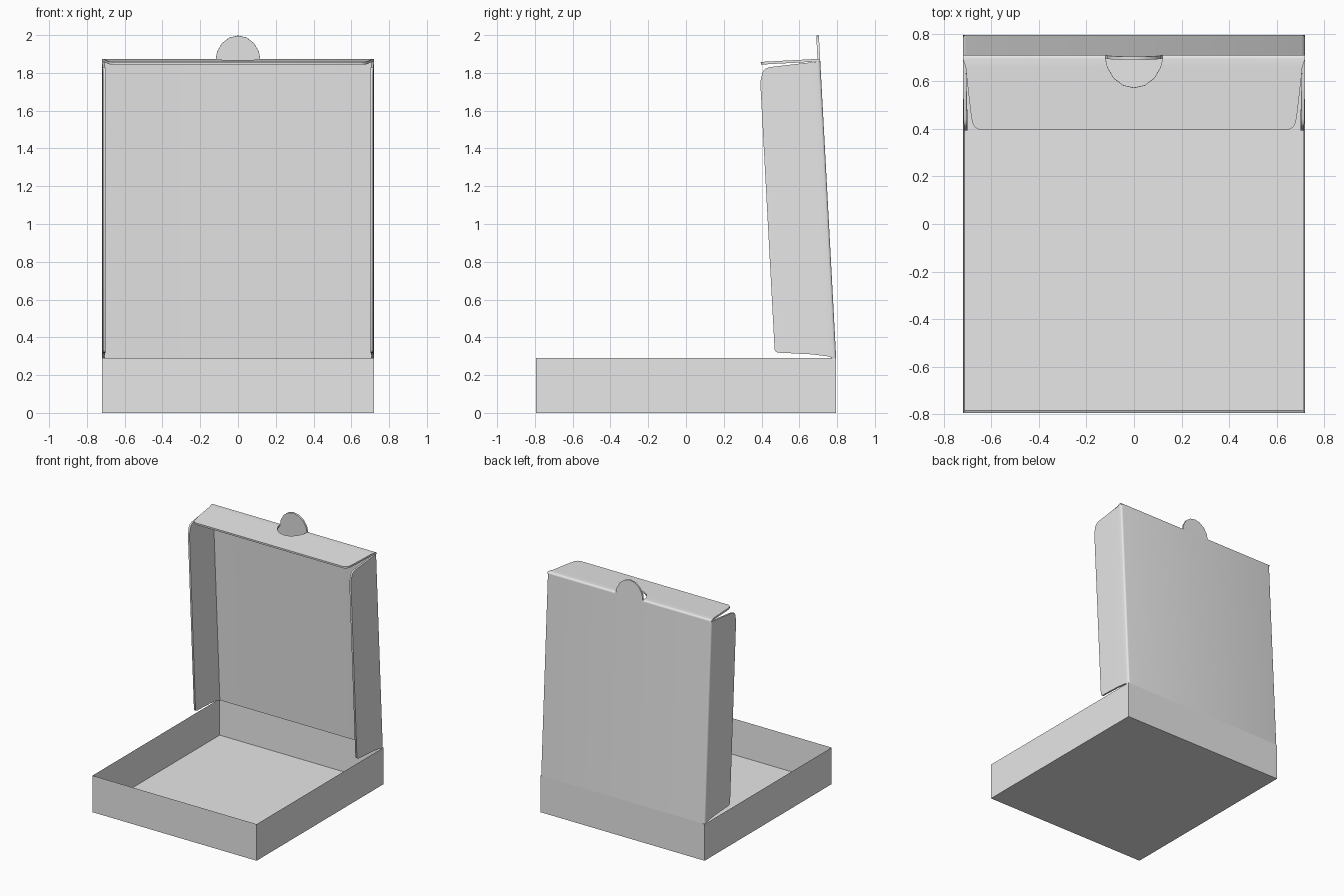
import bpy, bmesh, math

if "Cube" in bpy.data.objects:
    bpy.data.objects.remove(bpy.data.objects["Cube"], do_unlink=True)

HALF_W, HALF_D, WALL_H = 0.72, 0.795, 0.29
LID_LEN, CARD, FOLD = 1.587, 0.014, 0.014
TILT = math.atan2(0.085, LID_LEN)
TAB_R, TAB_H = 0.12, 0.137

card_mat = bpy.data.materials.new("light grey card")
card_mat.use_nodes = True
grey = (0.8, 0.8, 0.8, 1)
card_mat.diffuse_color = grey
card_mat.node_tree.nodes["Principled BSDF"].inputs["Base Color"].default_value = grey


def finish(bm, name):
    mesh = bpy.data.meshes.new(name)
    bm.to_mesh(mesh)
    bm.free()
    mesh.materials.append(card_mat)
    ob = bpy.data.objects.new(name, mesh)
    bpy.context.collection.objects.link(ob)
    return ob


def card_sheet(bm, name):
    """Thicken a sheet inward and smooth its rounded folds."""
    bmesh.ops.remove_doubles(bm, verts=bm.verts[:], dist=0.0005)
    ob = finish(bm, name)
    solid = ob.modifiers.new("card thickness", "SOLIDIFY")
    solid.thickness, solid.offset = CARD, 1
    bpy.ops.object.select_all(action="DESELECT")
    ob.select_set(True)
    bpy.context.view_layer.objects.active = ob
    bpy.ops.object.modifier_apply(modifier=solid.name)
    bpy.ops.object.shade_smooth_by_angle(angle=math.radians(40))
    return ob


def lid_point(x, inward, up):
    """Lid coordinates, measured from the hinge along the leaning panel."""
    s, c = math.sin(TILT), math.cos(TILT)
    return (x, HALF_D - up * s - inward * c, WALL_H + up * c - inward * s)


def arc(steps):
    return [math.pi / 2 * i / steps for i in range(steps + 1)]


# Open tray: a block with its top inset and pushed down
bm = bmesh.new()
bmesh.ops.create_cube(bm, size=1)
for v in bm.verts:
    v.co = (v.co.x * 2 * HALF_W, v.co.y * 2 * HALF_D, (v.co.z + 0.5) * WALL_H)
top = max(bm.faces, key=lambda f: f.calc_center_median().z)
bmesh.ops.inset_region(bm, faces=[top], thickness=0.01, use_even_offset=True)
bmesh.ops.translate(bm, verts=top.verts[:], vec=(0, 0, 0.01 - WALL_H))
finish(bm, "tray")

# Lid panel with two side flaps: (x, inward, bottom, top) per column
top_v = LID_LEN - FOLD
half = [(HALF_W - FOLD + FOLD * math.sin(a), FOLD - FOLD * math.cos(a), 0, top_v)
        for a in arc(4)]
half += [(0.72, 0.045, 0.012, 1.571), (0.719, 0.13, 0.027, 1.566),
         (0.717, 0.27, 0.042, 1.557), (0.716, 0.295, 0.044, 1.548),
         (0.716, 0.308, 0.046, 1.532), (0.715, 0.316, 0.05, 1.505),
         (0.715, 0.323, 0.06, 1.48)]
columns = [(-x, w, lo, hi) for x, w, lo, hi in reversed(half)] + half
bm = bmesh.new()
pairs = [(bm.verts.new(lid_point(x, w, lo)), bm.verts.new(lid_point(x, w, hi)))
         for x, w, lo, hi in columns]
for a, b in zip(pairs, pairs[1:]):
    bm.faces.new((a[0], b[0], b[1], a[1]))
card_sheet(bm, "lid_panel_and_side_flaps")

# Front flap: rows run from the fold to the free edge, around a half-round hole
rows = [(HALF_W, TAB_R, FOLD - FOLD * math.cos(a), top_v + FOLD * math.sin(a))
        for a in arc(4)]
outline = [(0, 0.72), (0.05, 0.708), (0.12, 0.701), (0.25, 0.686),
           (0.285, 0.68), (0.303, 0.67), (0.315, 0.65)]


def flap_half_width(w):
    for (w0, x0), (w1, x1) in zip(outline, outline[1:]):
        if w <= w1:
            return x0 + (x1 - x0) * (w - w0) / (w1 - w0)
    return outline[-1][1]


for a in arc(4)[1:]:
    w = TAB_H * math.sin(a)
    rows.append((flap_half_width(w), TAB_R * math.cos(a), w, LID_LEN))
hole_rows = len(rows)
rows += [(x, 0, w, LID_LEN) for w, x in outline if w > TAB_H]

bm = bmesh.new()
grid = [[bm.verts.new(lid_point(x, w, up)) for x in (-wide, -hole, hole, wide)]
        for wide, hole, w, up in rows]
for a, b in zip(grid, grid[1:]):
    for i in (0, 2):
        bm.faces.new((a[i], a[i + 1], b[i + 1], b[i]))
card_sheet(bm, "front_flap")

# Locking tab: the half round left standing in line with the panel
bm = bmesh.new()
rim = [bm.verts.new(lid_point(TAB_R * math.cos(math.pi * i / 8), 0,
                              top_v + TAB_H * math.sin(math.pi * i / 8)))
       for i in range(9)]
bm.faces.new(rim)
card_sheet(bm, "locking_tab")
